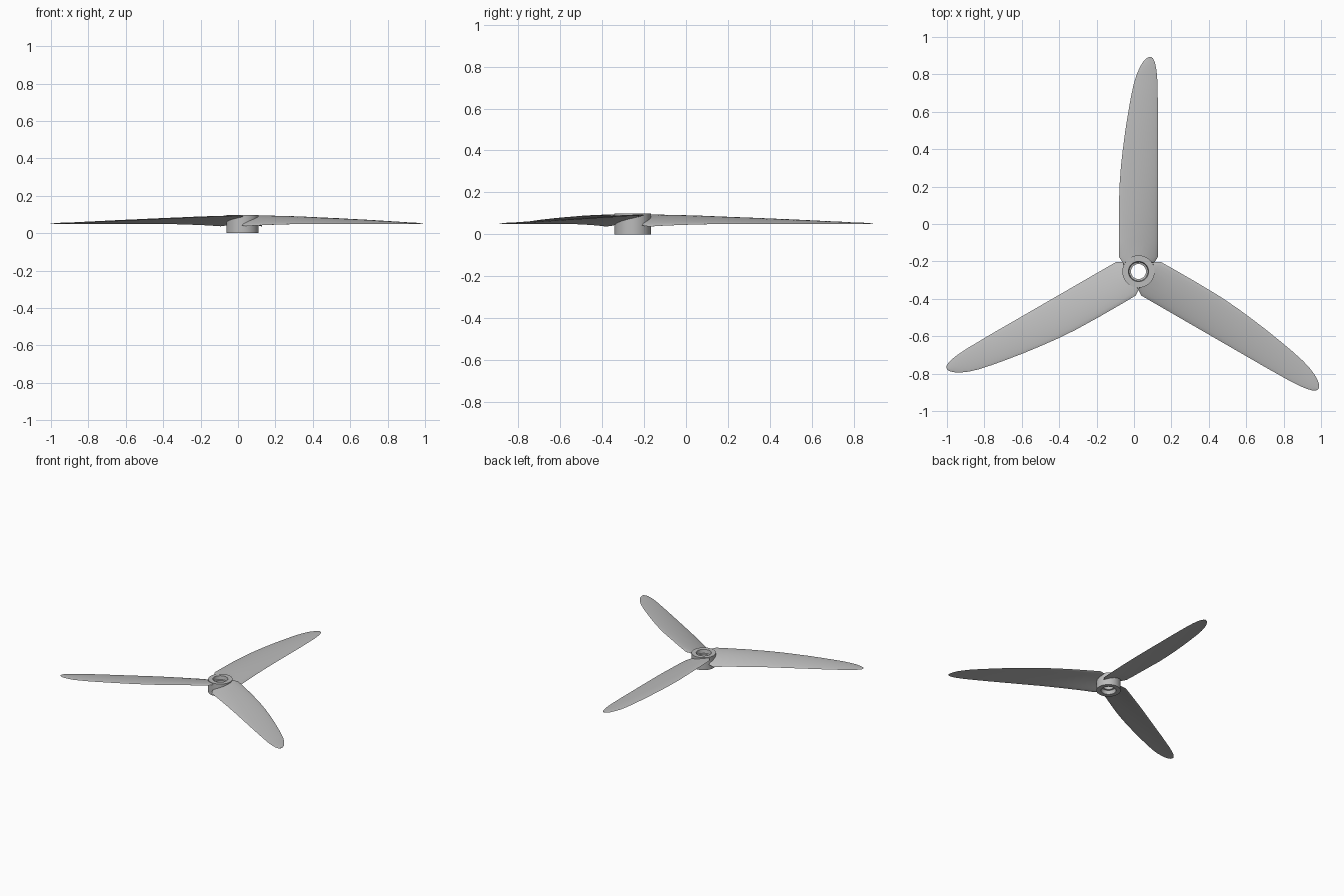
import bpy, bmesh, math
from mathutils import Matrix, Vector

cube = bpy.data.objects.get("Cube")
if cube:
    bpy.data.objects.remove(cube, do_unlink=True)

HUB = Vector((0.024, -0.254, 0))
SIDE = 10  # chord points on each face of a blade

grey = bpy.data.materials.new("plain grey")
grey.use_nodes = True
color = (0.5, 0.5, 0.5, 1)
grey.diffuse_color = color
grey.node_tree.nodes["Principled BSDF"].inputs["Base Color"].default_value = color


def finish(bm, name, angle):
    """Turn a bmesh into a smooth shaded object."""
    bmesh.ops.recalc_face_normals(bm, faces=bm.faces)
    mesh = bpy.data.meshes.new(name)
    bm.to_mesh(mesh)
    bm.free()
    mesh.materials.append(grey)
    obj = bpy.data.objects.new(name, mesh)
    bpy.context.collection.objects.link(obj)
    bpy.ops.object.select_all(action='DESELECT')
    obj.select_set(True)
    bpy.context.view_layer.objects.active = obj
    bpy.ops.object.shade_smooth_by_angle(angle=math.radians(angle))
    return obj


# Hub: ring with a recess at each end of the bore
profile = [(0.0865, 0), (0.0865, 0.098), (0.054, 0.098), (0.050, 0.07),
           (0.040, 0.068), (0.040, 0.032), (0.050, 0.03), (0.054, 0)]
bm = bmesh.new()
verts = [bm.verts.new((r, 0, z)) for r, z in profile]
edges = [bm.edges.new((verts[i], verts[i - 1])) for i in range(len(verts))]
bmesh.ops.spin(bm, geom=verts + edges, axis=(0, 0, 1), cent=(0, 0, 0),
               angle=math.tau, steps=48, use_duplicate=False)
bmesh.ops.remove_doubles(bm, verts=bm.verts, dist=0.0001)
finish(bm, "hub", 30).location = HUB

# Blade stations: radius, high edge x, low edge x, high edge z, low edge z, thickness
stations = [
    (0.045, -0.083, 0.083, 0.090, 0.042, 0.016),
    (0.078, -0.104, 0.104, 0.092, 0.037, 0.016),
    (0.16, -0.105, 0.104, 0.090, 0.042, 0.015),
    (0.30, -0.105, 0.104, 0.087, 0.047, 0.013),
    (0.45, -0.102, 0.104, 0.081, 0.050, 0.011),
    (0.56, -0.094, 0.104, 0.077, 0.050, 0.010),
    (0.65, -0.084, 0.104, 0.073, 0.050, 0.009),
    (0.75, -0.071, 0.104, 0.069, 0.050, 0.008),
    (0.85, -0.055, 0.104, 0.064, 0.050, 0.007),
    (0.93, -0.041, 0.103, 0.060, 0.050, 0.006),
    (1.00, -0.026, 0.102, 0.057, 0.050, 0.005),
    (1.05, -0.011, 0.099, 0.054, 0.050, 0.004),
    (1.09, 0.006, 0.094, 0.053, 0.050, 0.004),
    (1.12, 0.024, 0.087, 0.051, 0.050, 0.003),
    (1.14, 0.042, 0.077, 0.050, 0.050, 0.002),
    (1.147, 0.055, 0.066, 0.050, 0.050, 0.002),
]


def section(bm, r, x0, x1, z0, z1, thick, bow):
    """Closed cambered aerofoil loop across one station."""
    loop = []
    for i in range(2 * SIDE):
        a = math.pi * i / SIDE
        u = -math.cos(a)
        f = (u + 1) / 2
        z = z0 + (z1 - z0) * f + 0.6 * thick * (1 - u * u)
        z += thick / 2 * math.sin(a)
        loop.append(bm.verts.new((x0 + (x1 - x0) * f, r + bow * (1 - u * u), z)))
    return loop


def blade(name, angle):
    bm = bmesh.new()
    loops = [section(bm, *s, bow=0.02 if i == 0 else 0)
             for i, s in enumerate(stations)]
    for a, b in zip(loops, loops[1:]):
        for i in range(2 * SIDE):
            bm.faces.new((a[i - 1], a[i], b[i], b[i - 1]))
    bm.faces.new(loops[0])
    bm.faces.new(loops[-1])
    turn = Matrix.Translation(HUB) @ Matrix.Rotation(math.radians(angle), 4, 'Z')
    bmesh.ops.transform(bm, matrix=turn, verts=bm.verts)
    finish(bm, name, 50)


# Three blades, evenly spaced
for name, angle in (("back_blade", 0), ("right_blade", 120), ("left_blade", 240)):
    blade(name, angle)
